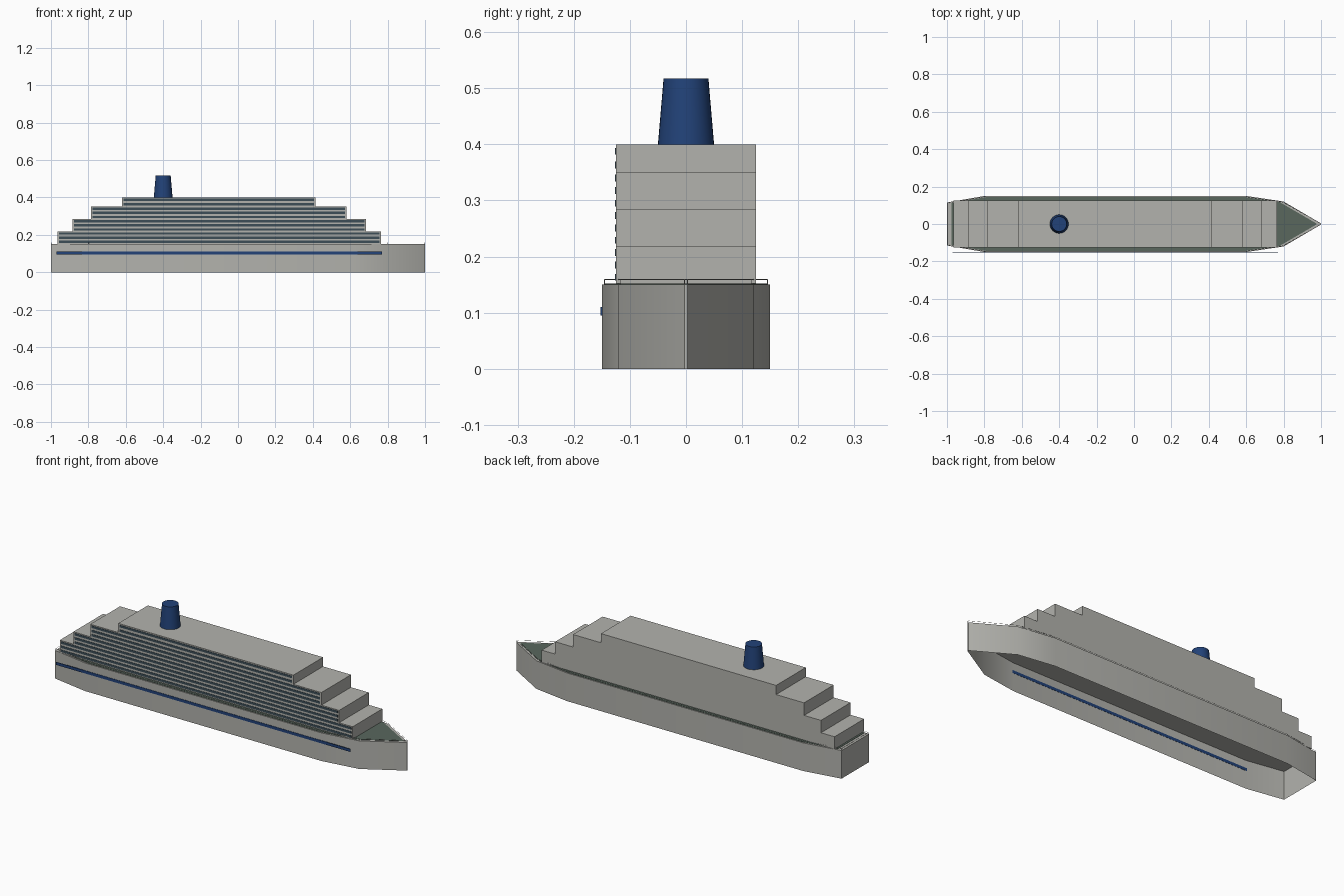
import bpy
import bmesh

cube = bpy.data.objects.get("Cube")
if cube:
    bpy.data.objects.remove(cube, do_unlink=True)


def make_material(name, rgb):
    mat = bpy.data.materials.new(name)
    mat.use_nodes = True
    mat.diffuse_color = (*rgb, 1)
    mat.node_tree.nodes["Principled BSDF"].inputs["Base Color"].default_value = (*rgb, 1)
    return mat


WHITE = make_material("warm white paint", (0.45, 0.45, 0.42))
GREEN = make_material("green deck", (0.10, 0.135, 0.11))
BLUE = make_material("blue paint", (0.016, 0.055, 0.19))
GLASS = make_material("dark glass", (0.045, 0.075, 0.095))

# Half outline of the hull from stern to bow
HALF = [(-1, 0.115), (-0.8, 0.15), (0.6, 0.15), (0.8, 0.12), (1, 0.003)]


def outline(sx=1, sy=1):
    pts = [(x * sx, -y * sy) for x, y in HALF]
    return pts + [(x, -y) for x, y in reversed(pts)]


def finish(name, bm, mat):
    mesh = bpy.data.meshes.new(name)
    bm.to_mesh(mesh)
    bm.free()
    mesh.materials.append(mat)
    obj = bpy.data.objects.new(name, mesh)
    bpy.context.collection.objects.link(obj)
    return obj


def smooth(obj):
    bpy.ops.object.select_all(action='DESELECT')
    obj.select_set(True)
    bpy.context.view_layer.objects.active = obj
    bpy.ops.object.shade_smooth_by_angle()


def prism(name, pts, z0, z1, mat, bottom=True):
    """Extrude an outline upward, optionally leaving the underside open."""
    bm = bmesh.new()
    low = [bm.verts.new((x, y, z0)) for x, y in pts]
    high = [bm.verts.new((x, y, z1)) for x, y in pts]
    n = len(pts)
    for i in range(n):
        j = (i + 1) % n
        bm.faces.new((low[i], low[j], high[j], high[i]))
    bm.faces.new(high)
    if bottom:
        bm.faces.new(low[::-1])
    return finish(name, bm, mat)


def box(name, x0, x1, y0, y1, z0, z1, mat):
    return prism(name, [(x0, y0), (x1, y0), (x1, y1), (x0, y1)], z0, z1, mat)


# Hull, open underneath, with a deck plate set inside its rim
smooth(prism("hull", outline(), 0, 0.15, WHITE, bottom=False))
prism("deck", outline(0.975, 0.97), 0.1502, 0.152, GREEN)
box("hull_stripe", -0.97, 0.77, -0.152, -0.149, 0.095, 0.11, BLUE)

# Stepped cabin tiers with window bands along the front side
TIERS = [(-0.965, 0.765, 0.152, 0.218, 3), (-0.885, 0.685, 0.218, 0.284, 3),
         (-0.785, 0.58, 0.284, 0.351, 3), (-0.62, 0.415, 0.351, 0.4, 2)]
for n, (x0, x1, z0, z1, bands) in enumerate(TIERS, 1):
    box(f"cabin_tier_{n}", x0, x1, -0.125, 0.125, z0, z1, WHITE)
    step = (z1 - z0) / bands
    for b in range(bands):
        z = z0 + step * (b + 0.5)
        box(f"window_band_{n}_{b + 1}", x0 + 0.008, x1 - 0.008,
            -0.1265, -0.124, z - 0.006, z + 0.006, GLASS)

# Funnel
bm = bmesh.new()
bmesh.ops.create_cone(bm, cap_ends=True, segments=32, radius1=0.05,
                      radius2=0.04, depth=0.117)
bmesh.ops.translate(bm, verts=bm.verts, vec=(-0.4, 0, 0.4585))
smooth(finish("funnel", bm, BLUE))


# Thin guard rail around the deck edge, with a post at each corner
def wire(name, paths):
    data = bpy.data.curves.new(name, 'CURVE')
    data.dimensions = '3D'
    data.bevel_depth = 0.0007
    data.bevel_resolution = 0
    for pts, closed in paths:
        spline = data.splines.new('POLY')
        spline.points.add(len(pts) - 1)
        for p, co in zip(spline.points, pts):
            p.co = (*co, 1)
        spline.use_cyclic_u = closed
    data.materials.append(WHITE)
    bpy.context.collection.objects.link(bpy.data.objects.new(name, data))


rail = outline(0.998, 0.97)
wire("guard_rail", [([(x, y, 0.159) for x, y in rail], True)])
wire("rail_posts", [([(x, y, 0.15), (x, y, 0.159)], False) for x, y in rail])
